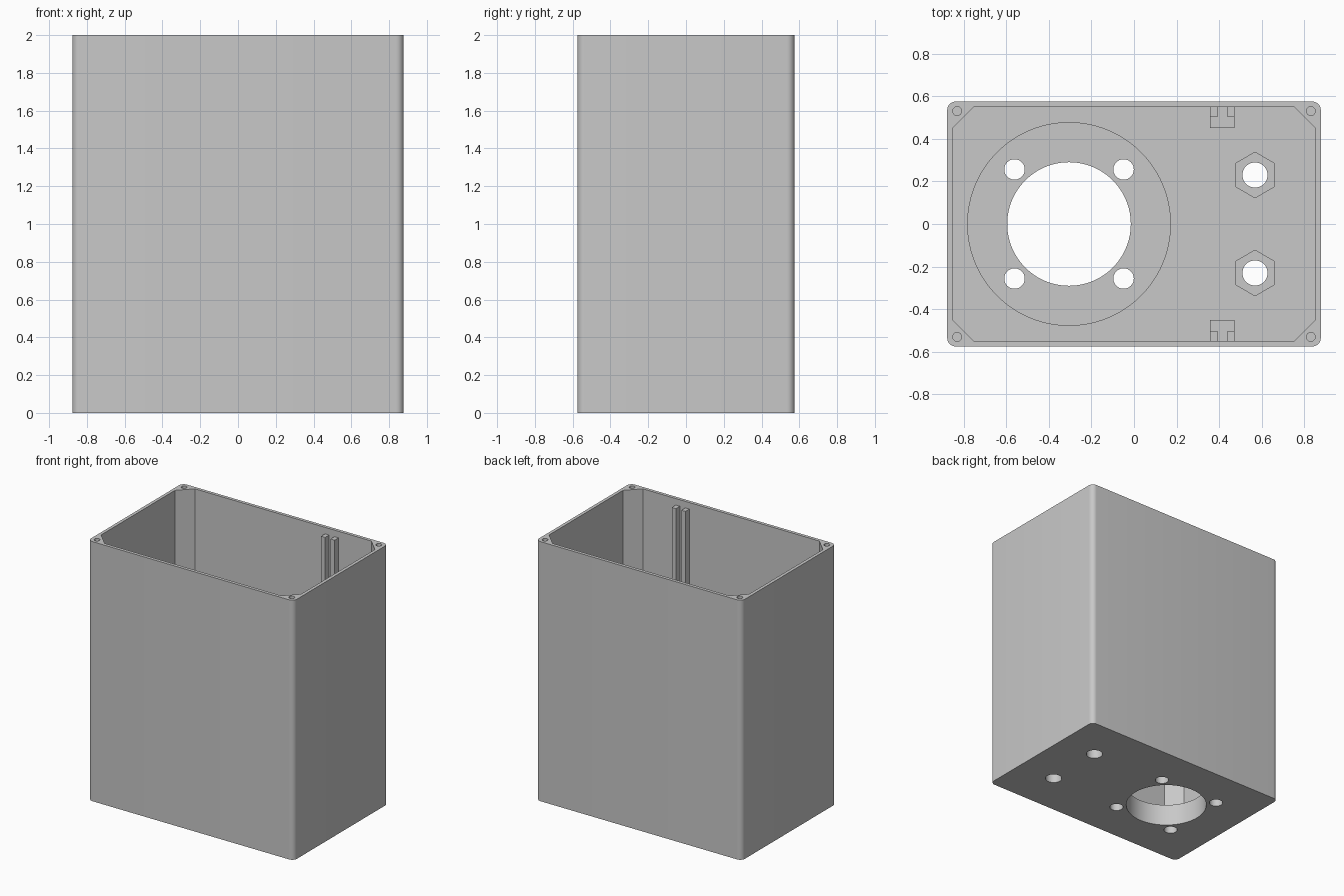
import bpy
import bmesh
from math import cos, sin, pi
from mathutils import Vector
from mathutils.geometry import tessellate_polygon

cube = bpy.data.objects.get("Cube")
if cube:
    bpy.data.objects.remove(cube, do_unlink=True)

HX, HY, H = 0.877, 0.575, 2.0     # half width, half depth, height
WALL, ROUND = 0.025, 0.04
FLOOR, SEAT = 0.23, 0.167         # floor top, flange seat level
NUT, SCREW = 0.12, 1.7            # nut pocket and screw hole bottoms

grey = bpy.data.materials.new("light grey plastic")
grey.use_nodes = True
grey.diffuse_color = (0.58, 0.58, 0.58, 1)
grey.node_tree.nodes["Principled BSDF"].inputs["Base Color"].default_value = (0.58, 0.58, 0.58, 1)


# Outlines
def ring(x, y, r, n, turn=0.0):
    return [(x + r * cos(turn + 2 * pi * i / n), y + r * sin(turn + 2 * pi * i / n))
            for i in range(n)]


def rounded_rect(hx, hy, r, steps=8):
    pts = []
    for q, (sx, sy) in enumerate([(1, 1), (-1, 1), (-1, -1), (1, -1)]):
        for i in range(steps + 1):
            a = (q + i / steps) * pi / 2
            pts.append((sx * (hx - r) + r * cos(a), sy * (hy - r) + r * sin(a)))
    return pts


def cut_corner_rect(hx, hy, c):
    return [(hx, hy - c), (hx - c, hy), (c - hx, hy), (-hx, hy - c),
            (-hx, c - hy), (c - hx, -hy), (hx - c, -hy), (hx, c - hy)]


# Surface pieces
def add_wall(bm, outline, z0, z1):
    low = [bm.verts.new((x, y, z0)) for x, y in outline]
    high = [bm.verts.new((x, y, z1)) for x, y in outline]
    for i in range(len(outline)):
        j = (i + 1) % len(outline)
        bm.faces.new((low[i], low[j], high[j], high[i]))


def add_cap(bm, z, outline, holes=()):
    loops = [[Vector((x, y, z)) for x, y in loop] for loop in (outline, *holes)]
    verts = [bm.verts.new(p) for loop in loops for p in loop]
    for tri in tessellate_polygon(loops):
        bm.faces.new([verts[i] for i in tri])


def finish(bm, name):
    """Weld the pieces, keep corners sharp and make the object."""
    bmesh.ops.remove_doubles(bm, verts=bm.verts[:], dist=0.00001)
    bmesh.ops.recalc_face_normals(bm, faces=bm.faces[:])
    for face in bm.faces:
        face.smooth = True
    for edge in bm.edges:
        edge.smooth = edge.calc_face_angle(0) < pi / 6
    mesh = bpy.data.meshes.new(name)
    bm.to_mesh(mesh)
    bm.free()
    mesh.materials.append(grey)
    bpy.context.scene.collection.objects.link(bpy.data.objects.new(name, mesh))


def add_block(name, x0, x1, y0, y1, z0, z1):
    bm = bmesh.new()
    outline = [(x0, y0), (x1, y0), (x1, y1), (x0, y1)]
    add_wall(bm, outline, z0, z1)
    add_cap(bm, z0, outline)
    add_cap(bm, z1, outline)
    finish(bm, name)


# Open-topped case with its openings
CX = -0.305
SIDES = (-1, 1)
CORNERS = [(sx, sy) for sx in SIDES for sy in SIDES]
outer = rounded_rect(HX, HY, ROUND)
cavity = cut_corner_rect(HX - WALL, HY - WALL, 0.1)
seat = ring(CX, 0, 0.476, 96)
opening = ring(CX, 0, 0.29, 96)
bolt_holes = [ring(CX + sx * 0.256, sy * 0.256, 0.048, 40) for sx, sy in CORNERS]
screw_holes = [ring(sx * 0.83, sy * 0.53, 0.021, 24) for sx, sy in CORNERS]
nut_pockets = [ring(0.568, sy * 0.23, 0.107, 6, pi / 2) for sy in SIDES]
nut_holes = [ring(0.568, sy * 0.23, 0.059, 40) for sy in SIDES]

case = bmesh.new()
add_wall(case, outer, 0, H)
add_wall(case, cavity, FLOOR, H)
add_cap(case, 0, outer, [opening, *bolt_holes, *nut_holes])
add_cap(case, H, outer, [cavity, *screw_holes])
add_cap(case, FLOOR, cavity, [seat, *nut_pockets])

# Round flange seat with the large opening and bolt holes
add_wall(case, seat, SEAT, FLOOR)
add_cap(case, SEAT, seat, [opening, *bolt_holes])
for hole in (opening, *bolt_holes):
    add_wall(case, hole, 0, SEAT)

# Nut pockets with through holes
for pocket, hole in zip(nut_pockets, nut_holes):
    add_wall(case, pocket, NUT, FLOOR)
    add_cap(case, NUT, pocket, [hole])
    add_wall(case, hole, 0, NUT)

# Blind screw holes in the rim corners
for hole in screw_holes:
    add_wall(case, hole, SCREW, H)
    add_cap(case, SCREW, hole)
finish(case, "case")

# Board guides: paired tall rails on a low stop block, on both long walls
for side, sy in (("back", 1), ("front", -1)):
    wall = sy * (HY - WALL + 0.01)
    rail_y = sorted((sy * 0.502, wall))
    block_y = sorted((sy * 0.45, wall))
    add_block(f"{side}_right_rail", 0.357, 0.391, *rail_y, FLOOR - 0.01, 1.95)
    add_block(f"{side}_left_rail", 0.438, 0.472, *rail_y, FLOOR - 0.01, 1.95)
    add_block(f"{side}_stop_block", 0.357, 0.472, *block_y, FLOOR - 0.01, 0.35)
